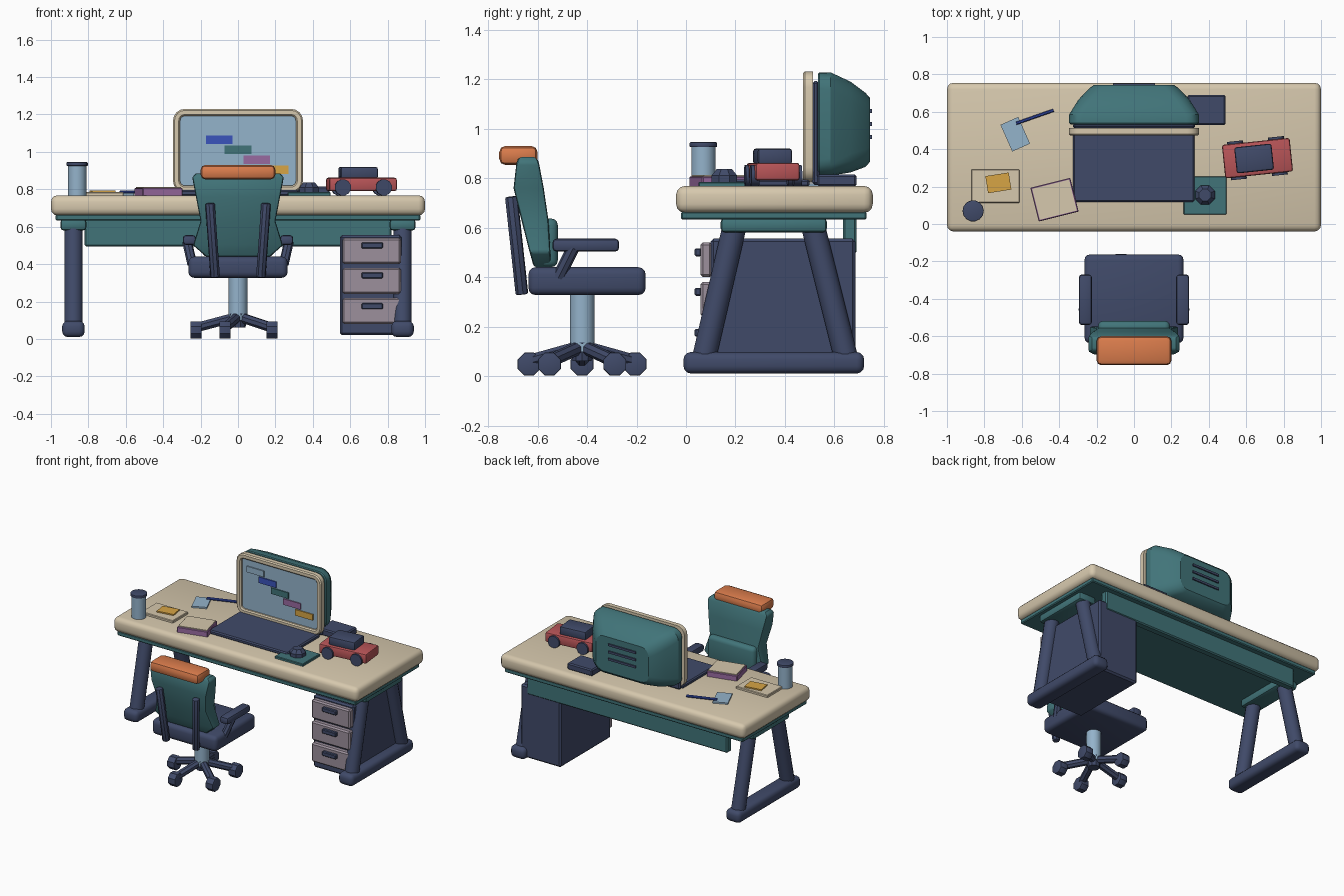
import bpy, bmesh, math
from mathutils import Matrix, Vector

if "Cube" in bpy.data.objects:
    bpy.data.objects.remove(bpy.data.objects["Cube"])


def material(name, hexcode):
    lin = []
    for i in (0, 2, 4):
        c = int(hexcode[i:i + 2], 16) / 255
        lin.append(c / 12.92 if c < 0.04045 else ((c + 0.055) / 1.055) ** 2.4)
    m = bpy.data.materials.new(name)
    m.diffuse_color = (*lin, 1)
    m.use_nodes = True
    m.node_tree.nodes["Principled BSDF"].inputs["Base Color"].default_value = m.diffuse_color
    return m


CREAM = material("cream", "D6C8AD")
TEAL = material("teal", "417479")
NAVY = material("navy", "404A69")
SKY = material("light_blue", "94B3CB")
ORANGE = material("orange", "DA7C4C")
RED = material("red", "B95558")
GREY = material("mauve_grey", "9C909C")
PURPLE = material("purple", "996AA0")
YELLOW = material("yellow", "D7A545")
BLUE = material("blue", "3A53BC")


def finish(name, bm, mat, matrix=Matrix(), angle=32):
    bmesh.ops.recalc_face_normals(bm, faces=bm.faces)
    me = bpy.data.meshes.new(name)
    bm.to_mesh(me)
    bm.free()
    me.materials.append(mat)
    me.shade_smooth()
    me.set_sharp_from_angle(angle=math.radians(angle))
    ob = bpy.data.objects.new(name, me)
    ob.matrix_world = matrix
    bpy.context.collection.objects.link(ob)
    return ob


def box(name, mat, x, y, z, bevel=0.0, seg=2, matrix=Matrix()):
    """Box given by its x, y and z ranges, with optional rounded edges."""
    bm = bmesh.new()
    bmesh.ops.create_cube(bm, size=1)
    for v in bm.verts:
        for i, (a, b) in enumerate((x, y, z)):
            v.co[i] = (a + b) / 2 + v.co[i] * (b - a)
    if bevel:
        bmesh.ops.bevel(bm, geom=bm.edges[:], offset=bevel, segments=seg, profile=0.5, affect='EDGES')
    return finish(name, bm, mat, matrix)


def rod(name, mat, p, q, r1, r2=None, sides=12, bevel=0.0, angle=32, matrix=Matrix()):
    """Round bar between two points."""
    p, q = Vector(p), Vector(q)
    d = q - p
    bm = bmesh.new()
    bmesh.ops.create_cone(bm, cap_ends=True, segments=sides, radius1=r1,
                          radius2=r1 if r2 is None else r2, depth=d.length)
    if bevel:
        rim = [e for e in bm.edges if abs(e.verts[0].co.z - e.verts[1].co.z) < 1e-5]
        bmesh.ops.bevel(bm, geom=rim, offset=bevel, segments=2, profile=0.5, affect='EDGES')
    turn = Matrix.Rotation(math.pi / sides, 4, 'Z')
    bm.transform(Matrix.Translation((p + q) / 2) @ d.to_track_quat('Z', 'Y').to_matrix().to_4x4() @ turn)
    return finish(name, bm, mat, matrix, angle)


def loft(name, mat, rings, closed=False, bevel=0.0):
    """Skin over rings of points; closed joins last ring to first."""
    bm = bmesh.new()
    vs = [[bm.verts.new(p) for p in ring] for ring in rings]
    n = len(vs[0])
    for a, b in zip(vs, vs[1:] + vs[:1] if closed else vs[1:]):
        for i in range(n):
            bm.faces.new((a[i], a[(i + 1) % n], b[(i + 1) % n], b[i]))
    if not closed:
        bm.faces.new(vs[0])
        bm.faces.new(vs[-1])
    bmesh.ops.recalc_face_normals(bm, faces=bm.faces)
    if bevel:
        sharp = [e for e in bm.edges if e.calc_face_angle(0) > 0.9]
        bmesh.ops.bevel(bm, geom=sharp, offset=bevel, segments=2, profile=0.5, affect='EDGES')
    return finish(name, bm, mat)


def round_rect(y, hw, z0, z1, r, n=4):
    """Rounded rectangle in the xz plane."""
    pts, cz, hh = [], (z0 + z1) / 2, (z1 - z0) / 2
    for k, (sx, sz) in enumerate(((1, 1), (-1, 1), (-1, -1), (1, -1))):
        for i in range(n + 1):
            a = math.pi / 2 * (k + i / n)
            pts.append((sx * (hw - r) + r * math.cos(a), y, cz + sz * (hh - r) + r * math.sin(a)))
    return pts


def spin(x, y, deg):
    return Matrix.Translation((x, y, 0)) @ Matrix.Rotation(math.radians(deg), 4, 'Z')


# Desk
box("desk_top", CREAM, (-1, 1), (-0.04, 0.755), (0.66, 0.768), 0.035, 3)
box("desk_under_frame", TEAL, (-0.975, 0.975), (-0.02, 0.73), (0.632, 0.665), 0.006, 1)
box("modesty_panel", TEAL, (-0.82, 0.82), (0.635, 0.69), (0.495, 0.64), 0.008, 1)
for s, side in ((-1, "left"), (1, "right")):
    cx = 0.88 * s
    box(side + "_leg_cap", TEAL, (cx - 0.07, cx + 0.07), (0.14, 0.57), (0.58, 0.64), 0.018)
    rod(side + "_front_leg", NAVY, (cx, 0.07, 0.06), (cx, 0.195, 0.6), 0.05)
    rod(side + "_back_leg", NAVY, (cx, 0.65, 0.06), (cx, 0.515, 0.6), 0.05)
    box(side + "_foot", NAVY, (cx - 0.06, cx + 0.06), (-0.01, 0.72), (0.01, 0.097), 0.03, 3)

# Drawer cabinet
box("drawer_cabinet", NAVY, (0.545, 0.875), (0.1, 0.685), (0.02, 0.555), 0.012, 1)
for i, (z0, z1, h) in enumerate(((0.4, 0.54, 0.5), (0.24, 0.38, 0.34), (0.08, 0.22, 0.175))):
    box(f"drawer_front_{i}", GREY, (0.558, 0.872), (0.058, 0.105), (z0, z1), 0.01, 1)
    box(f"drawer_handle_{i}", NAVY, (0.66, 0.775), (0.035, 0.062), (h - 0.016, h + 0.016), 0.005, 1)

# Monitor
profile = ((0.513, 0), (0.48, 0), (0.472, 0.008), (0.472, 0.03), (0.48, 0.038), (0.513, 0.038))
loft("monitor_bezel", CREAM, [round_rect(y, 0.347 - d, 0.782 + d, 1.23 - d, 0.062 - d)
                              for y, d in profile], closed=True)
box("screen", SKY, (-0.315, 0.315), (0.492, 0.512), (0.815, 1.197))
box("monitor_core", NAVY, (-0.325, 0.325), (0.51, 0.54), (0.772, 1.192), 0.01, 1)
loft("monitor_casing", TEAL, [round_rect(*r) for r in (
    (0.533, 0.34, 0.815, 1.222, 0.06), (0.54, 0.347, 0.81, 1.227, 0.065), (0.585, 0.347, 0.81, 1.227, 0.07),
    (0.665, 0.297, 0.823, 1.19, 0.075), (0.725, 0.24, 0.845, 1.145, 0.07), (0.743, 0.215, 0.865, 1.125, 0.06))])
for i in range(3):
    z = 1.072 - 0.053 * i
    box(f"vent_{i}", NAVY, (-0.112, 0.112), (0.738, 0.752), (z - 0.008, z + 0.008))
for i, m in enumerate((SKY, BLUE, TEAL, PURPLE, YELLOW)):
    x, z = -0.2 + 0.1 * i, 1.118 - 0.0535 * i
    box(f"screen_block_{i}", m, (x - 0.071, x + 0.071), (0.484, 0.493), (z - 0.022, z + 0.022))

# Things on the desk
box("keyboard", NAVY, (-0.325, 0.323), (0.118, 0.5), (0.765, 0.795), 0.008, 1)
box("side_box", NAVY, (0.285, 0.49), (0.53, 0.69), (0.766, 0.815), 0.008, 1)
box("mouse_mat", TEAL, (0.265, 0.495), (0.05, 0.255), (0.764, 0.785), 0.004, 1)
rod("mouse_base", NAVY, (0.38, 0.155, 0.783), (0.38, 0.155, 0.81), 0.056, sides=8)
rod("mouse_top", NAVY, (0.38, 0.155, 0.81), (0.38, 0.155, 0.836), 0.056, 0.034, sides=8)
rod("cup", SKY, (-0.86, 0.07, 0.765), (-0.86, 0.07, 0.93), 0.05, sides=14)
rod("cup_lid", NAVY, (-0.86, 0.07, 0.925), (-0.86, 0.07, 0.945), 0.057, sides=14, bevel=0.004)
box("notepad", CREAM, (-0.87, -0.612), (0.113, 0.292), (0.764, 0.785), 0.004, 1)
box("yellow_note", YELLOW, (-0.063, 0.063), (-0.046, 0.046), (0.783, 0.794), matrix=spin(-0.725, 0.22, 9))
book = spin(-0.425, 0.13, 14)
box("book", PURPLE, (-0.11, 0.11), (-0.093, 0.093), (0.764, 0.807), 0.004, 1, book)
box("book_page", CREAM, (-0.102, 0.102), (-0.085, 0.085), (0.805, 0.813), matrix=book)
box("blue_note", SKY, (-0.052, 0.052), (-0.078, 0.078), (0.764, 0.779), matrix=spin(-0.635, 0.48, 24))
rod("pencil", BLUE, (-0.63, 0.538, 0.786), (-0.43, 0.608, 0.786), 0.009, sides=8)

# Toy car
car = spin(0.66, 0.352, 6)
box("car_body", RED, (-0.182, 0.182), (-0.09, 0.09), (0.79, 0.862), 0.012, 2, car)
box("car_cabin", NAVY, (-0.118, 0.082), (-0.07, 0.07), (0.855, 0.92), 0.012, 2, car)
for i, (x, s) in enumerate(((-0.11, -1), (0.11, -1), (-0.11, 1), (0.11, 1))):
    rod(f"car_wheel_{i}", NAVY, (x, 0.07 * s, 0.81), (x, 0.103 * s, 0.81), 0.044, sides=12, matrix=car)

# Chair seat, arms and back
box("seat", NAVY, (-0.265, 0.265), (-0.637, -0.163), (0.327, 0.44), 0.03, 3)
rows = ((0.44, 0.17, -0.615, -0.545), (0.5, 0.24, -0.632, -0.548), (0.63, 0.2, -0.665, -0.556),
        (0.76, 0.225, -0.697, -0.575), (0.865, 0.245, -0.685, -0.595), (0.885, 0.225, -0.675, -0.605))
loft("chair_back", TEAL, [[(-w, a, z), (w, a, z), (w, b, z), (-w, b, z)] for z, w, a, b in rows], bevel=0.012)
box("lumbar_cushion", TEAL, (-0.192, 0.192), (-0.595, -0.518), (0.44, 0.637), 0.028, 3)
box("headrest", ORANGE, (-0.2, 0.2), (-0.755, -0.6), (0.853, 0.93), 0.025, 2)
for s, side in ((-1, "left"), (1, "right")):
    rod(side + "_back_strut", NAVY, (0.122 * s, -0.663, 0.33), (0.15 * s, -0.706, 0.725), 0.026, sides=8, bevel=0.006)
    x = 0.26 * s
    box(side + "_armrest", NAVY, (x - 0.035, x + 0.035), (-0.54, -0.27), (0.503, 0.555), 0.016, 2)
    rod(side + "_arm_post", NAVY, (0.245 * s, -0.515, 0.4), (0.272 * s, -0.455, 0.52), 0.026, sides=8)

# Chair column and five-star base
rod("chair_column", SKY, (0, -0.42, 0.1), (0, -0.42, 0.335), 0.051, sides=14)
rod("base_hub", NAVY, (0, -0.42, 0.06), (0, -0.42, 0.135), 0.04, 0.052, sides=10)
for i in range(5):
    a = math.radians(36 + 72 * i)
    x, y = 0.225 * math.cos(a), -0.42 + 0.225 * math.sin(a)
    rod(f"base_arm_{i}", NAVY, (0, -0.42, 0.12), (x, y, 0.06), 0.027, sides=8)
    rod(f"caster_{i}", NAVY, (x - 0.03, y, 0.048), (x + 0.03, y, 0.048), 0.05, sides=8, bevel=0.005)
